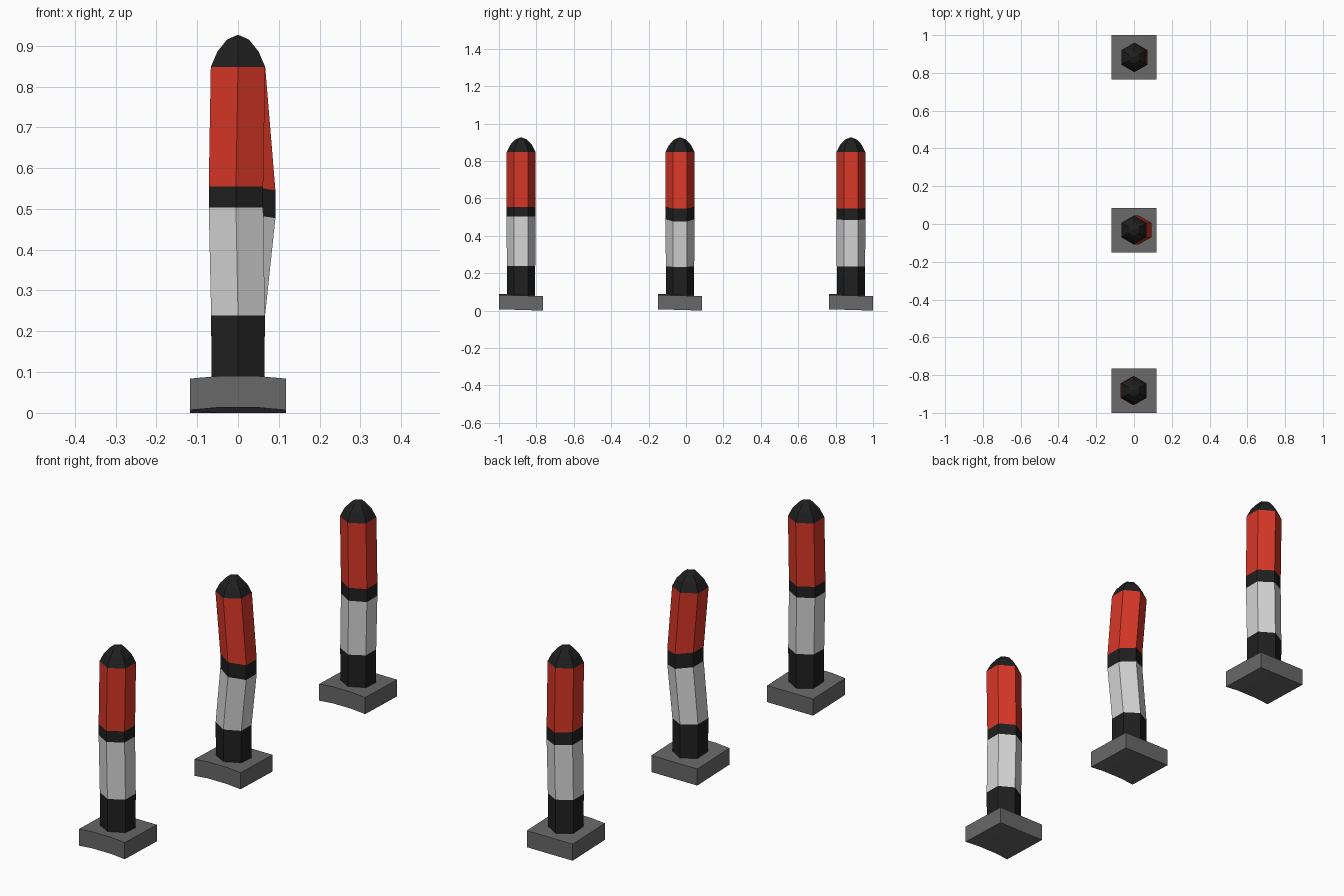
import bpy, bmesh, math

if "Cube" in bpy.data.objects:
    bpy.data.objects.remove(bpy.data.objects["Cube"])


def material(name, rgb):
    m = bpy.data.materials.new(name)
    m.diffuse_color = (*rgb, 1)
    m.use_nodes = True
    m.node_tree.nodes["Principled BSDF"].inputs["Base Color"].default_value = m.diffuse_color
    return m


BLACK = material("black rubber", (0.014, 0.014, 0.014))
WHITE = material("white band", (0.66, 0.66, 0.66))
RED = material("red band", (0.68, 0.038, 0.02))
GREY = material("grey concrete", (0.14, 0.14, 0.14))


def finish(name, bm, mats):
    bmesh.ops.recalc_face_normals(bm, faces=bm.faces)
    me = bpy.data.meshes.new(name)
    bm.to_mesh(me)
    bm.free()
    for m in mats:
        me.materials.append(m)
    bpy.context.collection.objects.link(bpy.data.objects.new(name, me))


def post(name, y, shift, tilt, z_low, z_mid, z_top):
    """Six-sided post; shift moves the middle band sideways, tilt leans it."""
    # height, radius, sideways shift, lean, colour of the section above
    rings = [
        (0.07, 0.075, 0, 0, 0),
        (z_low, 0.076, 0, tilt * 0.3, 1),
        (z_mid, 0.077, shift, tilt, 0),
        (z_top, 0.077, shift, tilt, 2),
        (0.848, 0.077, 0, 0, 0),
        (0.886, 0.058, 0, 0, 0),
        (0.915, 0.031, 0, 0, 0),
    ]
    bm = bmesh.new()
    loops = []
    for z, r, dx, lean, _ in rings:
        loop = []
        for i in range(6):
            a = math.radians(30 + 60 * i)
            x = r * math.cos(a)
            loop.append(bm.verts.new((x + dx, y + r * math.sin(a), z - lean * x)))
        loops.append(loop)
    for k in range(len(rings) - 1):
        for i in range(6):
            j = (i + 1) % 6
            f = bm.faces.new((loops[k][i], loops[k][j], loops[k + 1][j], loops[k + 1][i]))
            f.material_index = rings[k][4]
    # pointed dome top and closed underside
    tip = bm.verts.new((0, y, 0.927))
    for i in range(6):
        bm.faces.new((loops[-1][i], loops[-1][(i + 1) % 6], tip))
    bm.faces.new(loops[0][::-1])
    finish(name, bm, [BLACK, WHITE, RED])


def base(name, y):
    """Square foot whose front edge is raised, most of all in the middle."""
    bm = bmesh.new()
    h = 0.118
    section = []
    for x, lift in ((-h, 0.007), (-0.05, 0.013), (0.05, 0.013), (h, 0.007)):
        section.append([bm.verts.new(p) for p in (
            (x, y - h, lift), (x, y + h, 0),
            (x, y + h, 0.077), (x, y - h, 0.077 + lift))])
    for a, b in zip(section, section[1:]):
        for i in range(4):
            j = (i + 1) % 4
            bm.faces.new((a[i], a[j], b[j], b[i]))
    bm.faces.new(section[0])
    bm.faces.new(section[-1][::-1])
    finish(name, bm, [GREY])


# Front, middle (bent) and back bollards
for label, y, shift, tilt, lo, mid, top in (
        ("front", -0.882, -0.005, 0.0, 0.239, 0.503, 0.555),
        ("middle", -0.032, 0.025, 0.16, 0.237, 0.488, 0.556),
        ("back", 0.882, 0.005, 0.05, 0.236, 0.488, 0.548)):
    base(label + "_base", y)
    post(label + "_post", y, shift, tilt, lo, mid, top)
